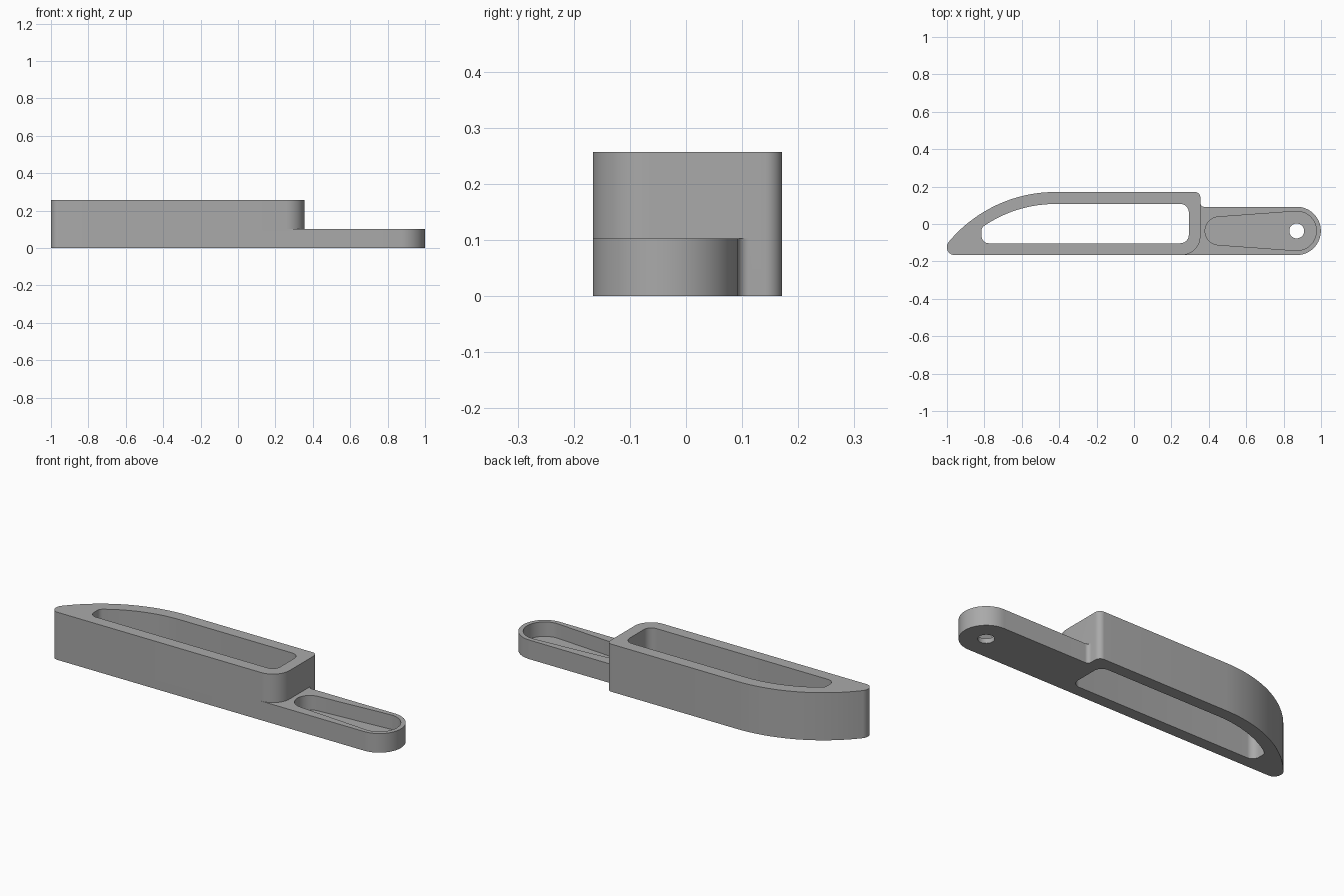
import bpy, bmesh, math
from mathutils import Vector

cube = bpy.data.objects.get("Cube")
if cube:
    bpy.data.objects.remove(cube, do_unlink=True)

grey = bpy.data.materials.new("plain_grey")
grey.use_nodes = True
colour = (0.4, 0.4, 0.4, 1)
grey.diffuse_color = colour
grey.node_tree.nodes["Principled BSDF"].inputs["Base Color"].default_value = colour


def arc(cx, cy, r, start, end, n=16):
    """Points along a circular arc, angles in radians."""
    angles = [start + (end - start) * i / n for i in range(n + 1)]
    return [(cx + r * math.cos(a), cy + r * math.sin(a)) for a in angles]


def rounded(corners, n=10):
    """Outline with a fillet at each corner given as (x, y, radius)."""
    out = []
    for i, c in enumerate(corners):
        p = Vector(c[:2])
        if len(c) < 3:
            out.append(p)
            continue
        a = (Vector(corners[i - 1][:2]) - p).normalized()
        b = (Vector(corners[(i + 1) % len(corners)][:2]) - p).normalized()
        half = a.angle(b) / 2
        centre = p + (a + b).normalized() * c[2] / math.sin(half)
        start = p + a * c[2] / math.tan(half) - centre
        end = p + b * c[2] / math.tan(half) - centre
        turn = math.pi - 2 * half
        for k in range(n + 1):
            t = k / n
            v = start * math.sin((1 - t) * turn) + end * math.sin(t * turn)
            out.append(centre + v / math.sin(turn))
    return out


def prism(name, outline, z0, z1):
    bm = bmesh.new()
    base = bm.faces.new([bm.verts.new((p[0], p[1], z0)) for p in outline])
    top = bmesh.ops.extrude_face_region(bm, geom=[base])["geom"]
    verts = [v for v in top if isinstance(v, bmesh.types.BMVert)]
    bmesh.ops.translate(bm, verts=verts, vec=(0, 0, z1 - z0))
    bmesh.ops.recalc_face_normals(bm, faces=bm.faces)
    mesh = bpy.data.meshes.new(name)
    bm.to_mesh(mesh)
    bm.free()
    mesh.materials.append(grey)
    obj = bpy.data.objects.new(name, mesh)
    bpy.context.collection.objects.link(obj)
    return obj


def cut(target, cutter):
    cutter.hide_render = True
    mod = target.modifiers.new(cutter.name, "BOOLEAN")
    mod.operation, mod.solver, mod.object = "DIFFERENCE", "EXACT", cutter
    bpy.context.view_layer.objects.active = target
    bpy.ops.object.modifier_apply(modifier=mod.name)
    bpy.data.objects.remove(cutter, do_unlink=True)


front, back, side = -0.166, 0.171, 0.355
height, arm_top, floor = 0.257, 0.103, 0.025
eye_x, eye_y, arm_r = 0.87, -0.037, 0.129
quarter = math.pi / 2
bow_x, bow_r, wall = -0.42, 0.744, 0.064
bow_y = back - bow_r

# Full footprint: curved nose, straight back, arm with round end
nose = arc(bow_x, bow_y, bow_r, quarter, quarter + math.asin(0.54 / bow_r), 24)
footprint = rounded(
    [(-1, front, 0.04)]
    + arc(eye_x, eye_y, arm_r, -quarter, quarter, 32)
    + [(side, eye_y + arm_r, 0.02), (side, back, 0.03)]
    + nose + [(-1, -0.106, 0.042)])
holder = prism("holder_body", footprint, 0, height)

# Step down to the arm, leaving a rounded front corner on the tall part
step = arc(side - 0.1, front + 0.1, 0.1, -quarter, 0, 14)
step += [(side, 0.125), (1.2, 0.125), (1.2, -0.4), (side - 0.1, -0.4)]
cut(holder, prism("step_cutter", step, arm_top, 0.4))

# Window through the tall part, following the nose curve
inner_r = bow_r - wall
inner_nose = arc(bow_x, bow_y, inner_r, quarter,
                 quarter + math.asin(0.395 / inner_r), 14)
window = rounded(
    [(-0.815, -0.103, 0.038), (0.293, -0.103, 0.045), (0.293, back - wall, 0.045)]
    + inner_nose[:-1] + [(*inner_nose[-1], 0.03)])
cut(holder, prism("window_cutter", window, -0.1, 0.4))

# Tapered pocket in the arm
small_x, small_r, big_r = 0.455, 0.075, 0.105
tilt = math.acos((big_r - small_r) / (eye_x - small_x))
pocket = arc(eye_x, eye_y, big_r, -tilt, tilt, 32)
pocket = arc(eye_x, eye_y, big_r, -(math.pi - tilt), math.pi - tilt, 32)
pocket += arc(small_x, eye_y, small_r, math.pi - tilt, math.pi + tilt, 24)
cut(holder, prism("pocket_cutter", pocket, floor, 0.2))

# Hole through the pocket floor
hole = arc(eye_x, eye_y, 0.04, 0, 4 * quarter, 32)[:-1]
cut(holder, prism("hole_cutter", hole, -0.1, 0.2))

bpy.ops.object.select_all(action="DESELECT")
holder.select_set(True)
bpy.context.view_layer.objects.active = holder
bpy.ops.object.shade_smooth_by_angle(angle=math.radians(30))
